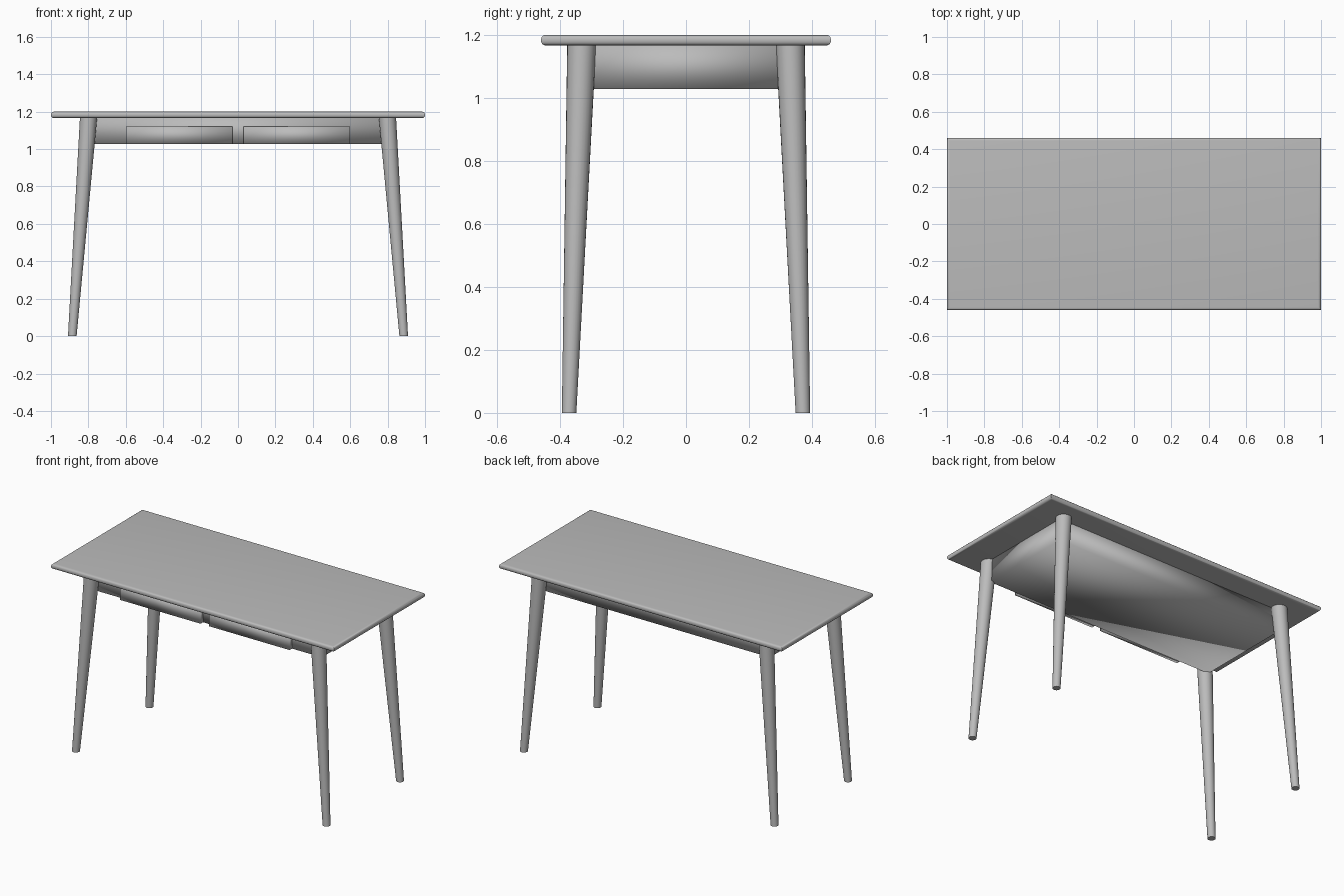
import bpy
import bmesh
from math import pi, radians
from mathutils import Vector

if "Cube" in bpy.data.objects:
    bpy.data.objects.remove(bpy.data.objects["Cube"], do_unlink=True)

TOP_Z, UNDER_Z, APRON_Z = 1.2, 1.166, 1.028

grey = bpy.data.materials.new("plain grey")
grey.use_nodes = True
colour = (0.5, 0.5, 0.5, 1)
grey.diffuse_color = colour
grey.node_tree.nodes["Principled BSDF"].inputs["Base Color"].default_value = colour


def finish(name, bm, angle):
    """Turn a bmesh into a smooth shaded object."""
    bmesh.ops.recalc_face_normals(bm, faces=bm.faces)
    mesh = bpy.data.meshes.new(name)
    bm.to_mesh(mesh)
    bm.free()
    mesh.materials.append(grey)
    obj = bpy.data.objects.new(name, mesh)
    bpy.context.collection.objects.link(obj)
    bpy.ops.object.select_all(action="DESELECT")
    obj.select_set(True)
    bpy.context.view_layer.objects.active = obj
    if angle:
        bpy.ops.object.shade_smooth_by_angle(angle=radians(angle))
    else:
        bpy.ops.object.shade_smooth()
    return obj


def box(low, high):
    bm = bmesh.new()
    low, high = Vector(low), Vector(high)
    bmesh.ops.create_cube(bm, size=1)
    for v in bm.verts:
        v.co = (low + high) / 2 + v.co * (high - low)
    return bm


# Table top: long edges rounded, corners square in plan
bm = box((-1, -0.46, UNDER_Z), (1, 0.46, TOP_Z))
rims = [e for e in bm.edges if abs(e.verts[0].co.z - e.verts[1].co.z) < 0.001]
bmesh.ops.bevel(bm, geom=rims, offset=0.015, segments=5, profile=0.5, affect="EDGES")
finish("table_top", bm, 40)

# Apron box under the top, softly shaded across its corners
finish("apron", box((-0.81, -0.31, APRON_Z), (0.81, 0.31, UNDER_Z + 0.004)), None)

# Two drawer fronts standing slightly proud of the apron
for side, name in ((-1, "right_drawer_front"), (1, "left_drawer_front")):
    x0, x1 = sorted((side * 0.03, side * 0.6))
    finish(name, box((x0, -0.335, APRON_Z), (x1, -0.305, 1.122)), None)


# Tapered round legs, splayed outwards to the floor
def leg(name, sx, sy):
    bm = bmesh.new()
    height = UNDER_Z + 0.004
    bmesh.ops.create_cone(bm, cap_ends=True, segments=24, radius1=0.023,
                          radius2=0.046, depth=height)
    foot, head = Vector((0.886, 0.371)), Vector((0.799, 0.331))
    for v in bm.verts:
        v.co.z += height / 2
        centre = foot.lerp(head, v.co.z / height)
        v.co.x += sx * centre.x
        v.co.y += sy * centre.y
    finish(name, bm, 40)


for sx, side in ((-1, "right"), (1, "left")):
    for sy, end in ((-1, "front"), (1, "back")):
        leg(f"{end}_{side}_leg", sx, sy)
